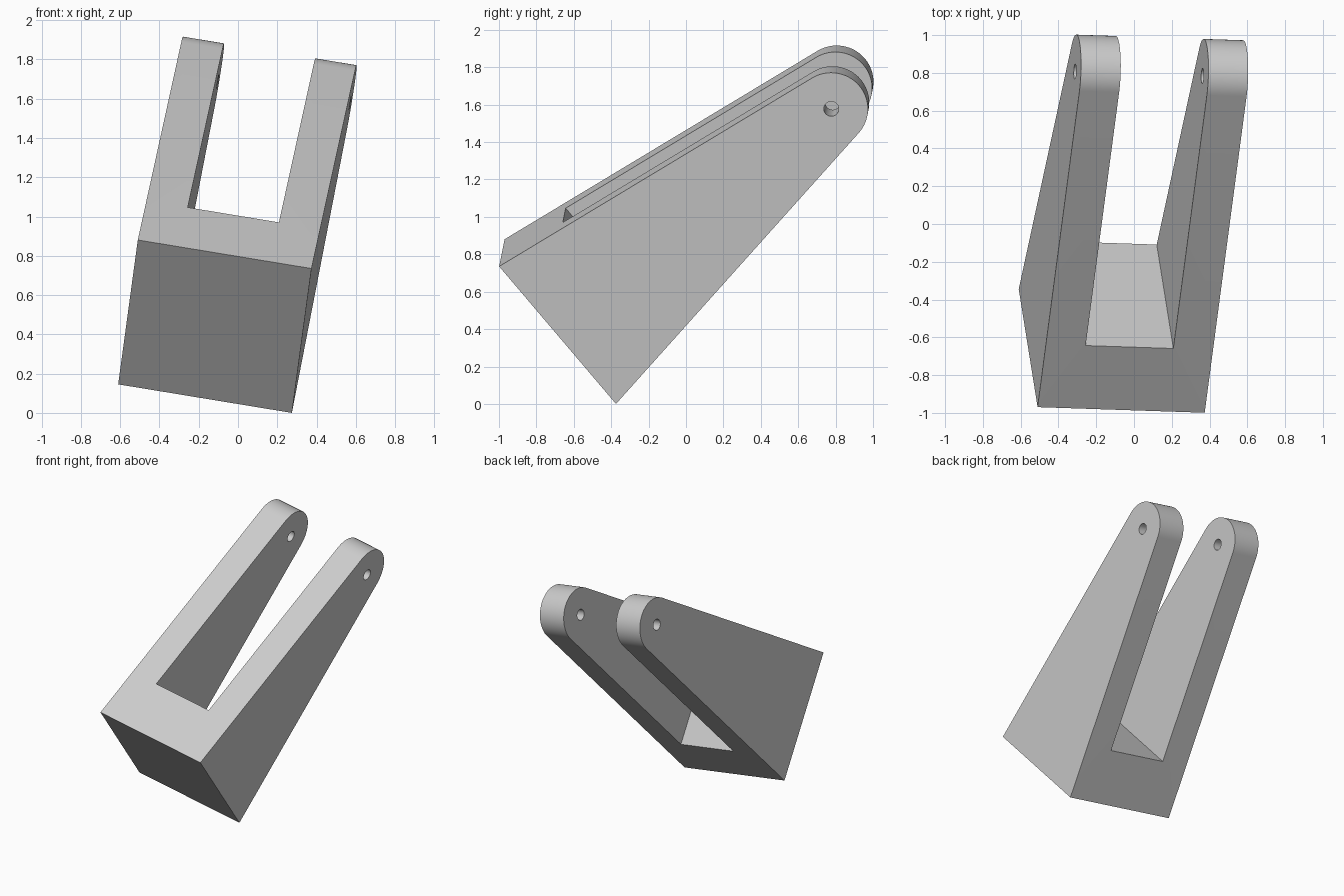
import bpy
import bmesh
import math
from mathutils import Matrix, Vector

if "Cube" in bpy.data.objects:
    bpy.data.objects.remove(bpy.data.objects["Cube"])

# Dimensions in the fork's own axes: x across, y along the arms, z through the depth
WIDTH, HALF_DEPTH = 0.897, 0.485
PIN_Y, TIP_R, HOLE_R = 1.915, 0.196, 0.04
ARM, SLOT_Y = 0.213, 0.387

grey = bpy.data.materials.new("plain grey")
grey.use_nodes = True
colour = (0.6, 0.6, 0.6, 1)
grey.diffuse_color = colour
grey.node_tree.nodes["Principled BSDF"].inputs["Base Color"].default_value = colour


def prism(name, profile, width):
    """Extrude a (y, z) profile symmetrically across x."""
    bm = bmesh.new()
    face = bm.faces.new([bm.verts.new((-width / 2, y, z)) for y, z in profile])
    ext = bmesh.ops.extrude_face_region(bm, geom=[face])
    moved = [v for v in ext["geom"] if isinstance(v, bmesh.types.BMVert)]
    bmesh.ops.translate(bm, vec=(width, 0, 0), verts=moved)
    bmesh.ops.recalc_face_normals(bm, faces=bm.faces)
    mesh = bpy.data.meshes.new(name)
    bm.to_mesh(mesh)
    bm.free()
    mesh.materials.append(grey)
    obj = bpy.data.objects.new(name, mesh)
    bpy.context.collection.objects.link(obj)
    return obj


def arc(radius, start, end, steps):
    angles = [start + (end - start) * i / steps for i in range(steps + 1)]
    return [(PIN_Y + radius * math.cos(a), radius * math.sin(a)) for a in angles]


# Tapered body whose sides run tangent into the round tip
tangent = (math.acos(TIP_R / math.hypot(PIN_Y, HALF_DEPTH))
           + math.atan2(HALF_DEPTH, PIN_Y))
tangent = math.pi - tangent
tip = arc(TIP_R, -tangent, tangent, 32)
fork = prism("fork_bracket", [(0, -HALF_DEPTH)] + tip + [(0, HALF_DEPTH)], WIDTH)

# Slot between the arms and the pin hole through both
slot = prism("slot_cutter", [(SLOT_Y, -1), (3, -1), (3, 1), (SLOT_Y, 1)],
             WIDTH - 2 * ARM)
hole = prism("pin_hole_cutter", arc(HOLE_R, 0, 2 * math.pi, 32)[:-1], 2)

bpy.context.view_layer.objects.active = fork
for cutter in (slot, hole):
    cutter.hide_render = True
    mod = fork.modifiers.new(cutter.name, "BOOLEAN")
    mod.operation = "DIFFERENCE"
    mod.solver = "EXACT"
    mod.object = cutter
    bpy.ops.object.modifier_apply(modifier=mod.name)
    bpy.data.objects.remove(cutter)

# Lean the whole bracket up on its lower corner
across = Vector((0.986, -0.033, -0.162)).normalized()
depth = Vector((0.103, -0.644, 0.758))
depth = (depth - across * depth.dot(across)).normalized()
along = depth.cross(across)
turn = Matrix((across, along, depth)).transposed().to_4x4()
fork.data.transform(Matrix.Translation((-0.118, -0.672, 0.441)) @ turn)

# Rest on the ground
lowest = min(v.co.z for v in fork.data.vertices)
fork.data.transform(Matrix.Translation((0, 0, -lowest)))

bpy.ops.object.select_all(action="DESELECT")
fork.select_set(True)
bpy.ops.object.shade_smooth_by_angle(angle=math.radians(30))
